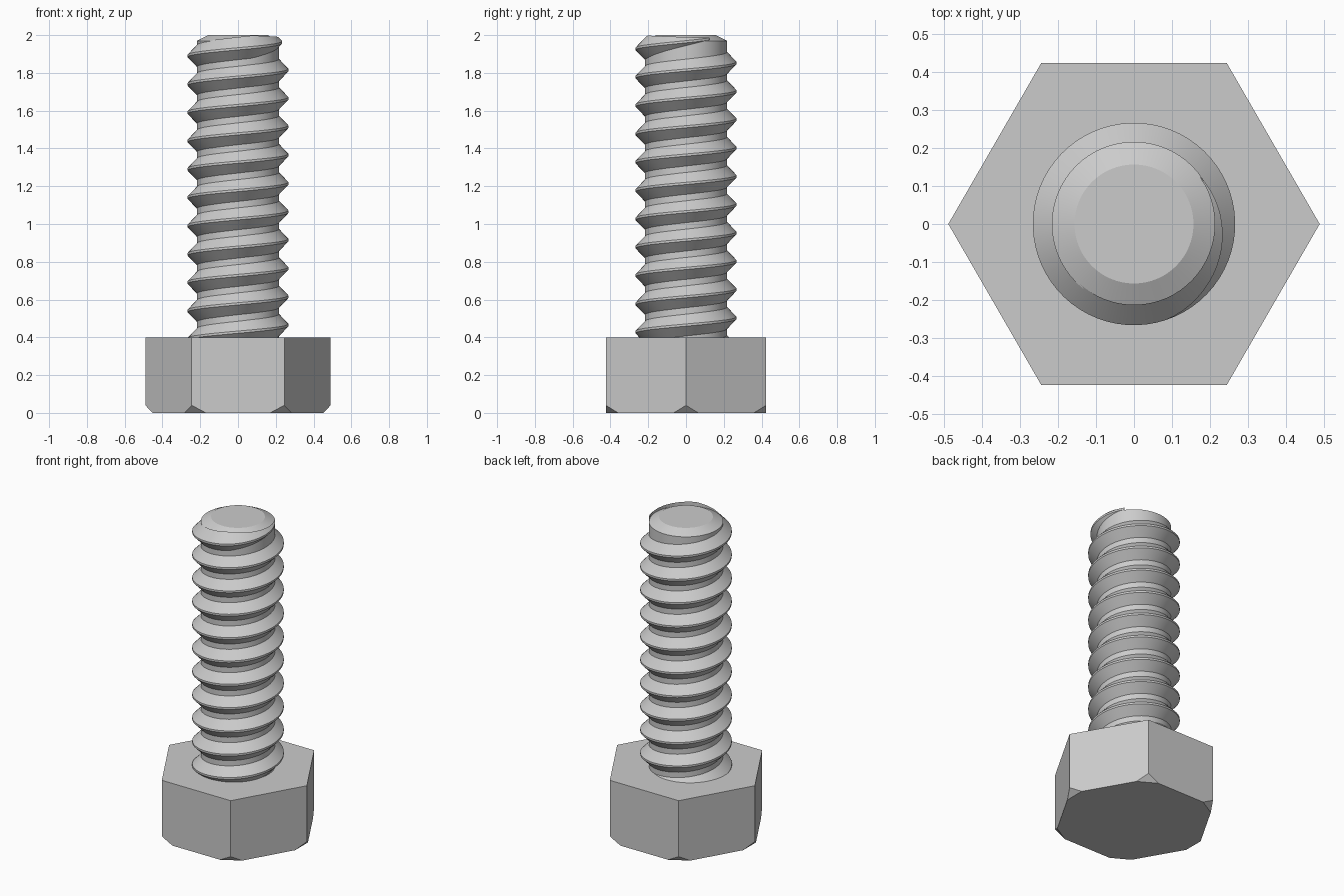
import bpy, bmesh
from math import pi, cos, sin, radians

cube = bpy.data.objects.get("Cube")
if cube:
    bpy.data.objects.remove(cube, do_unlink=True)

HEAD_R, HEAD_H = 0.49, 0.4
CORE_R, CREST_R, PITCH = 0.217, 0.267, 0.15
SEG = 64

steel = bpy.data.materials.new("grey steel")
steel.use_nodes = True
steel.diffuse_color = (0.6, 0.6, 0.6, 1)
steel.node_tree.nodes["Principled BSDF"].inputs["Base Color"].default_value = (0.6, 0.6, 0.6, 1)


def finish(bm, name, smooth):
    bmesh.ops.recalc_face_normals(bm, faces=bm.faces[:])
    mesh = bpy.data.meshes.new(name)
    bm.to_mesh(mesh)
    bm.free()
    mesh.materials.append(steel)
    obj = bpy.data.objects.new(name, mesh)
    bpy.context.collection.objects.link(obj)
    if smooth:
        bpy.ops.object.select_all(action='DESELECT')
        obj.select_set(True)
        bpy.context.view_layer.objects.active = obj
        bpy.ops.object.shade_smooth_by_angle(angle=radians(25))
    return obj


def bridge(bm, a, b):
    for i in range(len(a)):
        j = (i + 1) % len(a)
        bm.faces.new((a[i], a[j], b[j], b[i]))


# Hexagonal head, with the lower corners sliced off
bm = bmesh.new()
bmesh.ops.create_cone(bm, cap_ends=True, segments=6, radius1=HEAD_R, radius2=HEAD_R, depth=HEAD_H)
lowest = min(v.co.x for v in bm.verts)
turn = 0 if abs(lowest + HEAD_R) < 0.01 else pi / 6
for v in bm.verts:
    x, y = v.co.x, v.co.y
    v.co = (x * cos(turn) - y * sin(turn), x * sin(turn) + y * cos(turn), v.co.z + HEAD_H / 2)
for k in range(6):
    d = (cos(k * pi / 3), sin(k * pi / 3))
    cut = bmesh.ops.bisect_plane(
        bm, geom=bm.verts[:] + bm.edges[:] + bm.faces[:],
        plane_co=(d[0] * HEAD_R, d[1] * HEAD_R, 0.04),
        plane_no=(d[0], d[1], -0.94), clear_outer=True)
    bmesh.ops.holes_fill(bm, edges=[e for e in bm.edges if e.is_boundary], sides=0)
finish(bm, "hex_head", False)

# Plain core of the shank with a chamfered tip
bm = bmesh.new()
rings = []
for r, z in ((CORE_R, HEAD_H - 0.05), (CORE_R, 1.97), (0.157, 2.0)):
    rings.append([bm.verts.new((r * cos(2 * pi * i / SEG), r * sin(2 * pi * i / SEG), z))
                  for i in range(SEG)])
bridge(bm, rings[0], rings[1])
bridge(bm, rings[1], rings[2])
bm.faces.new(rings[0])
bm.faces.new(rings[2])
finish(bm, "shank_core", True)

# Right-handed thread ridge that sinks into the core at its upper end
bm = bmesh.new()
ROOT_R = CORE_R - 0.004
FLANK, CREST = 0.056, 0.006
END, FADE = radians(35), radians(105)
TOP_Z = 1.965                      # crest height at the +x side, last turn
steps = 11 * SEG
previous = None
for s in range(steps + 1):
    a = END - 2 * pi * s / SEG
    z = TOP_Z + PITCH * a / (2 * pi)
    k = min(1, (END - a) / FADE)
    tip = ROOT_R + 0.002 + (CREST_R - ROOT_R - 0.002) * k
    w = CREST + FLANK * max(k, 0.05)
    ring = [bm.verts.new((r * cos(a), r * sin(a), z + h))
            for r, h in ((ROOT_R, -w), (tip, -CREST), (tip, CREST), (ROOT_R, w))]
    if previous:
        bridge(bm, previous, ring)
    else:
        bm.faces.new(ring)
    previous = ring
bm.faces.new(previous)
finish(bm, "thread", True)
